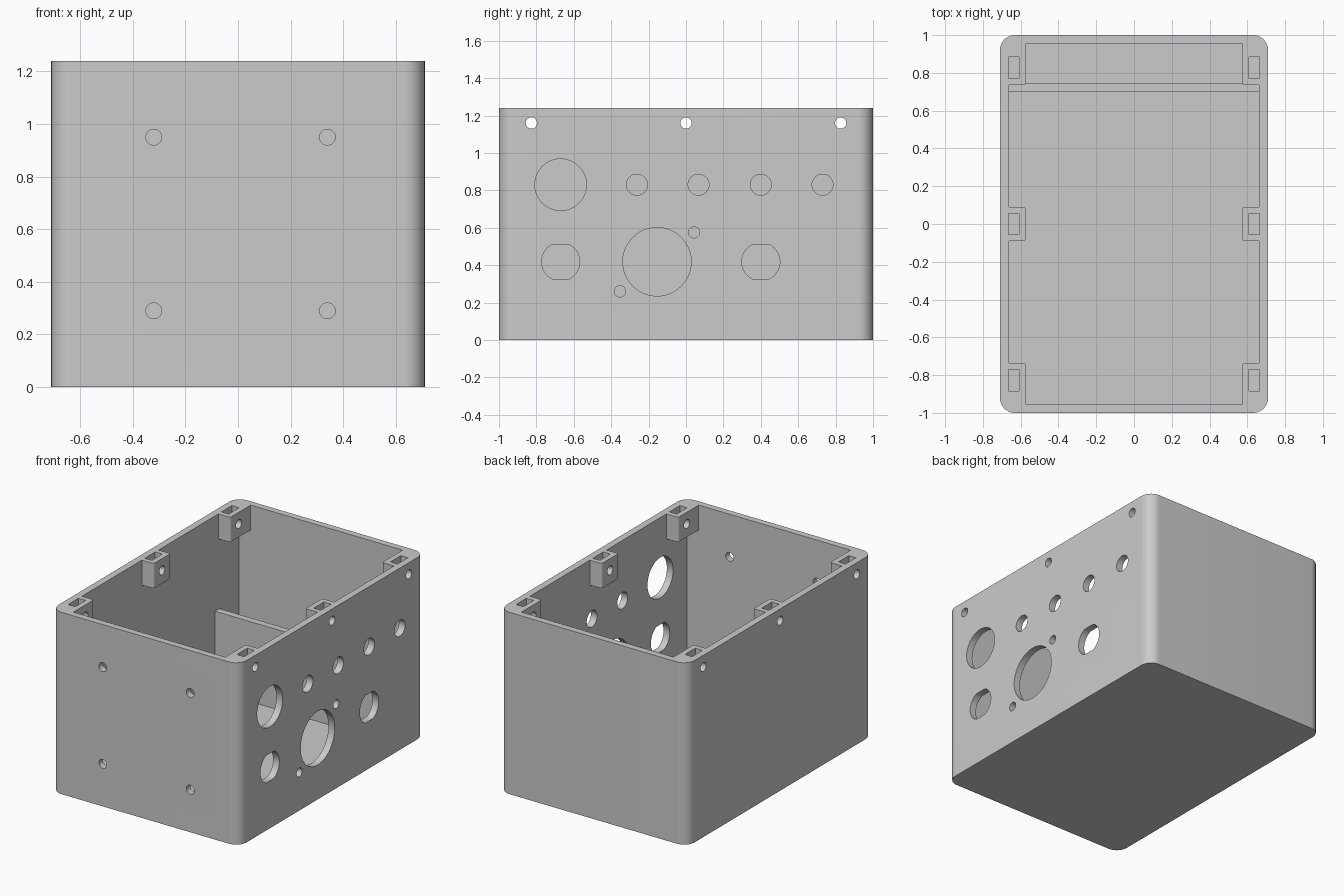
import bpy, bmesh, math
from mathutils import Matrix, Vector

if "Cube" in bpy.data.objects:
    bpy.data.objects.remove(bpy.data.objects["Cube"])

grey = bpy.data.materials.new("plain grey")
grey.diffuse_color = (0.6, 0.6, 0.6, 1)
grey.use_nodes = True
grey.node_tree.nodes["Principled BSDF"].inputs["Base Color"].default_value = grey.diffuse_color

W, D, H = 0.71, 1.0, 1.24         # half width, half depth, height
IW, ID, FLOOR = 0.663, 0.955, 0.045


def finish(bm, name):
    bmesh.ops.recalc_face_normals(bm, faces=bm.faces)
    mesh = bpy.data.meshes.new(name)
    bm.to_mesh(mesh)
    bm.free()
    mesh.materials.append(grey)
    ob = bpy.data.objects.new(name, mesh)
    bpy.context.collection.objects.link(ob)
    return ob


def block(name, x, y, z, radius=0.0, segments=4):
    """Box from (min, max) ranges, with optional rounded upright edges."""
    bm = bmesh.new()
    bmesh.ops.create_cube(bm, size=1)
    for v in bm.verts:
        v.co = Vector([r[0] if c < 0 else r[1] for c, r in zip(v.co, (x, y, z))])
    if radius:
        upright = [e for e in bm.edges
                   if abs(e.verts[0].co.z - e.verts[1].co.z) > 1e-4]
        bmesh.ops.bevel(bm, geom=upright, offset=radius, segments=segments,
                        profile=0.5, affect='EDGES')
    return finish(bm, name)


def drill(axis, a, z, r, start, end, flat=None):
    """Round cutter along x or y; flat clips it above and below."""
    bm = bmesh.new()
    bmesh.ops.create_cone(bm, cap_ends=True, segments=48, radius1=r, radius2=r,
                          depth=end - start)
    mid = (start + end) / 2
    if axis == 'X':
        m = Matrix.Translation((mid, a, z)) @ Matrix.Rotation(math.pi / 2, 4, 'Y')
    else:
        m = Matrix.Translation((a, mid, z)) @ Matrix.Rotation(math.pi / 2, 4, 'X')
    bmesh.ops.transform(bm, matrix=m, verts=bm.verts)
    if flat:
        for s in (-1, 1):
            res = bmesh.ops.bisect_plane(
                bm, geom=bm.verts[:] + bm.edges[:] + bm.faces[:],
                plane_co=(0, 0, z + s * flat), plane_no=(0, 0, s), clear_outer=True)
            edges = [g for g in res['geom_cut'] if isinstance(g, bmesh.types.BMEdge)]
            bmesh.ops.holes_fill(bm, edges=edges, sides=0)
    return finish(bm, "hole_cutter")


def combine(body, other, operation):
    mod = body.modifiers.new("join", 'BOOLEAN')
    mod.object, mod.operation, mod.solver = other, operation, 'EXACT'
    bpy.context.view_layer.objects.active = body
    bpy.ops.object.modifier_apply(modifier=mod.name)
    bpy.data.objects.remove(other)


# Open-topped shell
body = block("enclosure_body", (-W, W), (-D, D), (0, H), 0.08, 12)
combine(body, block("cavity", (-IW, IW), (-ID, ID), (FLOOR, H + 0.2)), 'DIFFERENCE')

# Low partition near the back
combine(body, block("partition", (-IW - 0.02, IW + 0.02), (0.70, 0.746),
                    (FLOOR - 0.02, 0.59)), 'UNION')

# Lid screw bosses along both sides, with nut pockets
for s in (-1, 1):
    xs = sorted((s * 0.573, s * 0.68))
    for y in ((-0.97, -0.735), (-0.09, 0.09), (0.735, 0.97)):
        combine(body, block("boss", xs, y, (1.07, H), 0.015), 'UNION')
    for y in (-0.827, 0, 0.827):
        pocket = block("pocket", sorted((s * 0.61, s * 0.664)),
                       (y - 0.056, y + 0.056), (1.10, H + 0.1))
        combine(body, pocket, 'DIFFERENCE')

# Lid screw holes right through both sides
for y in (-0.827, 0, 0.827):
    combine(body, drill('X', y, 1.16, 0.03, -1, 1), 'DIFFERENCE')

# Connector holes in the right wall: y, z, radius
holes = [(-0.67, 0.83, 0.138), (-0.155, 0.418, 0.183),
         (0.043, 0.575, 0.03), (-0.353, 0.26, 0.03)]
holes += [(y, 0.83, 0.056) for y in (-0.262, 0.067, 0.4, 0.73)]
for y, z, r in holes:
    combine(body, drill('X', y, z, r, 0.6, 0.8), 'DIFFERENCE')
for y in (-0.67, 0.4):
    combine(body, drill('X', y, 0.418, 0.102, 0.6, 0.8, flat=0.093), 'DIFFERENCE')

# Four mounting holes in the front wall
for x in (-0.32, 0.34):
    for z in (0.29, 0.95):
        combine(body, drill('Y', x, z, 0.03, -1.1, -0.9), 'DIFFERENCE')

bpy.ops.object.select_all(action='DESELECT')
body.select_set(True)
bpy.context.view_layer.objects.active = body
bpy.ops.object.shade_smooth_by_angle(angle=math.radians(30))
